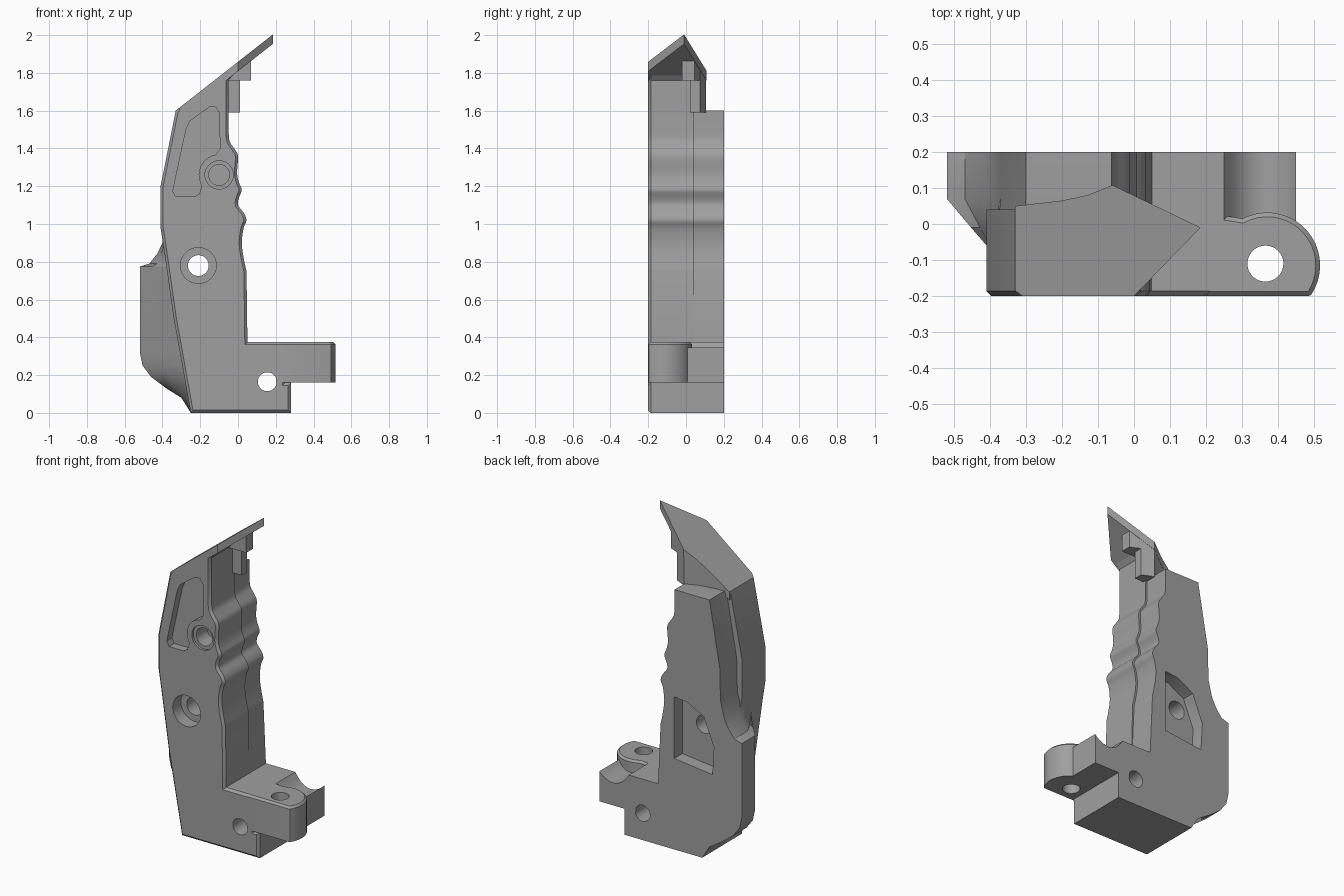
import bpy, bmesh, math
from mathutils import Vector

if "Cube" in bpy.data.objects:
    bpy.data.objects.remove(bpy.data.objects["Cube"])

grey = bpy.data.materials.new("grey plastic")
grey.diffuse_color = (0.35, 0.35, 0.35, 1)
grey.use_nodes = True
grey.node_tree.nodes["Principled BSDF"].inputs["Base Color"].default_value = grey.diffuse_color


def loft(name, sections, bevel=0.0):
    """Skin closed sections with equal point counts; optionally bevel the first cap."""
    bm = bmesh.new()
    rings = [[bm.verts.new(p) for p in s] for s in sections]
    first = bm.faces.new(rings[0])
    bm.faces.new(rings[-1])
    n = len(rings[0])
    for a, b in zip(rings, rings[1:]):
        for i in range(n):
            j = (i + 1) % n
            bm.faces.new((a[i], a[j], b[j], b[i]))
    bmesh.ops.recalc_face_normals(bm, faces=bm.faces)
    if bevel:
        bmesh.ops.bevel(bm, geom=list(first.edges), offset=bevel, segments=1,
                        affect='EDGES', clamp_overlap=True)
    me = bpy.data.meshes.new(name)
    bm.to_mesh(me)
    bm.free()
    me.materials.append(grey)
    ob = bpy.data.objects.new(name, me)
    bpy.context.collection.objects.link(ob)
    return ob


def side_prism(name, pts, y0, y1, bevel=0.0):
    return loft(name, [[(x, y, z) for x, z in pts] for y in (y0, y1)], bevel)


def plan_prism(name, pts, low, high, bevel=0.0):
    return loft(name, [[(x, y, f(x)) for x, y in pts] for f in (high, low)], bevel)


def arc(cx, cy, r, a0, a1, n):
    return [(cx + r * math.cos(math.radians(a0 + (a1 - a0) * i / n)),
             cy + r * math.sin(math.radians(a0 + (a1 - a0) * i / n))) for i in range(n + 1)]


def circle(cx, cy, r):
    return arc(cx, cy, r, 0, 350, 35)


def spline(pts, n=4):
    """Catmull-Rom curve through the points."""
    p = [Vector(q) for q in [pts[0]] + pts + [pts[-1]]]
    out = []
    for a, b, c, d in zip(p, p[1:], p[2:], p[3:]):
        for i in range(n):
            t = i / n
            out.append(tuple(0.5 * (2 * b + (c - a) * t + (2 * a - 5 * b + 4 * c - d) * t * t
                                    + (3 * b - a - 3 * c + d) * t ** 3)))
    return out + [pts[-1]]


def cut(ob, cutters):
    for c in cutters:
        m = ob.modifiers.new("cut", 'BOOLEAN')
        m.operation = 'DIFFERENCE'
        m.solver = 'EXACT'
        m.object = c
        c.hide_render = True
        c.hide_viewport = True


def roof_z(x):
    return 1.6 + (x + 0.33) * 0.784


# finger-groove contour, from low to high
grooves = spline([(0.045, 0.75), (0.03, 0.82), (0.02, 0.9), (0.03, 0.98), (0.045, 1.02),
                  (0.03, 1.06), (0.0, 1.1), (0.005, 1.14), (0.02, 1.18), (0.005, 1.22),
                  (-0.005, 1.27), (0.0, 1.36), (-0.02, 1.4), (-0.045, 1.44), (-0.05, 1.5)], 3)
foot = [(0.28, 0), (0.28, 0.16), (0.25, 0.16), (0.25, 0.375), (0.05, 0.375)]

# front half of the grip with its sloping top
front_left = [(-0.33, 1.6), (-0.41, 1.2), (-0.41, 0.98), (-0.39, 0.85), (-0.34, 0.5), (-0.25, 0)]
front_shell = side_prism(
    "front_shell", foot + grooves + [(-0.05, 1.76), (0, 1.82), (0, roof_z(0))] + front_left,
    -0.2, 0.04, 0.014)

# back half, flaring out at the heel
flare = [(-0.30, 1.6), (-0.37, 1.2), (-0.375, 1.0), (-0.40, 0.9), (-0.43, 0.84), (-0.47, 0.79),
         (-0.52, 0.775), (-0.52, 0.32), (-0.505, 0.25), (-0.46, 0.19), (-0.38, 0.13),
         (-0.30, 0.08), (-0.25, 0)]
inner = [(-0.32, 1.58), (-0.39, 1.2), (-0.39, 1.0), (-0.39, 0.9), (-0.38, 0.84), (-0.375, 0.79),
         (-0.37, 0.775), (-0.30, 0.32), (-0.29, 0.25), (-0.28, 0.19), (-0.27, 0.13),
         (-0.26, 0.08), (-0.25, 0)]
back_right = foot + [(x - 0.012, z) for x, z in grooves] + [(-0.062, 1.6)]
mid = [((a[0] * 0.55 + b[0] * 0.45), (a[1] + b[1]) / 2) for a, b in zip(flare, inner)]
back_shell = loft("back_shell", [
    [(x, y, z) for x, z in back_right + left]
    for y, left in ((-0.1, inner), (-0.01, mid), (0.07, flare), (0.2, flare))])

# sloping pointed roof plate and the solid pieces under it
roof = plan_prism("roof_plate", [(-0.33, -0.185), (-0.31, -0.2), (0, -0.2), (0.185, -0.01),
                                 (-0.06, 0.108), (-0.13, 0.08), (-0.2, 0.065), (-0.33, 0.05)],
                  lambda x: roof_z(x) - 0.05, roof_z)
back_rib = plan_prism("roof_rib", [(-0.325, 0.02), (0.01, 0.02), (0.01, 0.073), (-0.06, 0.107),
                                   (-0.13, 0.079), (-0.2, 0.064), (-0.325, 0.049)],
                      lambda x: 1.59, lambda x: roof_z(x) - 0.005)
tab = plan_prism("roof_tab", [(-0.05, -0.02), (0.07, -0.02), (0.07, 0.044), (-0.05, 0.1)],
                 lambda x: 1.76, lambda x: roof_z(x) - 0.01)

# rounded hinge lug and the block behind it
lug = plan_prism("hinge_lug", [(0.2, -0.2), (0.485, -0.2)]
                 + arc(0.37, -0.115, 0.147, -34, 118, 18) + [(0.27, 0.02), (0.2, 0.03)],
                 lambda x: 0.16, lambda x: 0.375, 0.012)
saddle = side_prism("hinge_saddle", [(0.2, 0.16), (0.45, 0.16), (0.45, 0.345)]
                    + spline([(0.43, 0.325), (0.39, 0.305), (0.34, 0.3), (0.29, 0.325),
                              (0.25, 0.375)], 4) + [(0.2, 0.375)], -0.05, 0.2)

# holes
pin = side_prism("pin_cutter", circle(0.155, 0.165, 0.05), -0.3, 0.3)
bolt = side_prism("bolt_cutter", circle(-0.21, 0.78, 0.055), -0.3, 0.3)
bolt_head = side_prism("bolt_head_cutter", circle(-0.21, 0.78, 0.095), -0.3, -0.12)
stud = side_prism("stud_cutter", circle(-0.1, 1.26, 0.055), -0.3, -0.08)
stud_head = side_prism("stud_head_cutter", circle(-0.1, 1.26, 0.075), -0.3, -0.185)
lug_hole = plan_prism("lug_cutter", circle(0.365, -0.11, 0.05), lambda x: 0.1, lambda x: 0.5)

# front pocket wrapping the stud, and back pocket around the bolt
pocket_pts = ([(-0.33, 1.145), (-0.23, 1.145), (-0.205, 1.16)]
              + arc(-0.1, 1.26, 0.108, 212, 100, 10)
              + [(-0.095, 1.4), (-0.1, 1.59), (-0.12, 1.62), (-0.15, 1.62),
                 (-0.255, 1.545), (-0.275, 1.5), (-0.345, 1.175)])
pocket = side_prism("front_pocket_cutter", pocket_pts, -0.3, -0.15)
back_pocket = side_prism("back_pocket_cutter",
                         [(-0.06, 0.56), (-0.06, 0.94), (-0.15, 0.93), (-0.26, 0.87),
                          (-0.33, 0.7), (-0.32, 0.53)], 0.12, 0.3)

cut(front_shell, [pin, bolt, bolt_head, stud, stud_head, pocket])
cut(back_shell, [pin, bolt, bolt_head, stud, back_pocket])
cut(lug, [lug_hole])
cut(saddle, [lug_hole])

# smooth the curved faces, keep edges sharp
for ob in (front_shell, back_shell, lug, saddle, roof, back_rib, tab):
    bpy.ops.object.select_all(action='DESELECT')
    bpy.context.view_layer.objects.active = ob
    ob.select_set(True)
    for m in list(ob.modifiers):
        bpy.ops.object.modifier_apply(modifier=m.name)
    bpy.ops.object.shade_smooth_by_angle(angle=math.radians(28))
for ob in [o for o in bpy.data.objects if o.name.endswith("_cutter")]:
    bpy.data.objects.remove(ob)
